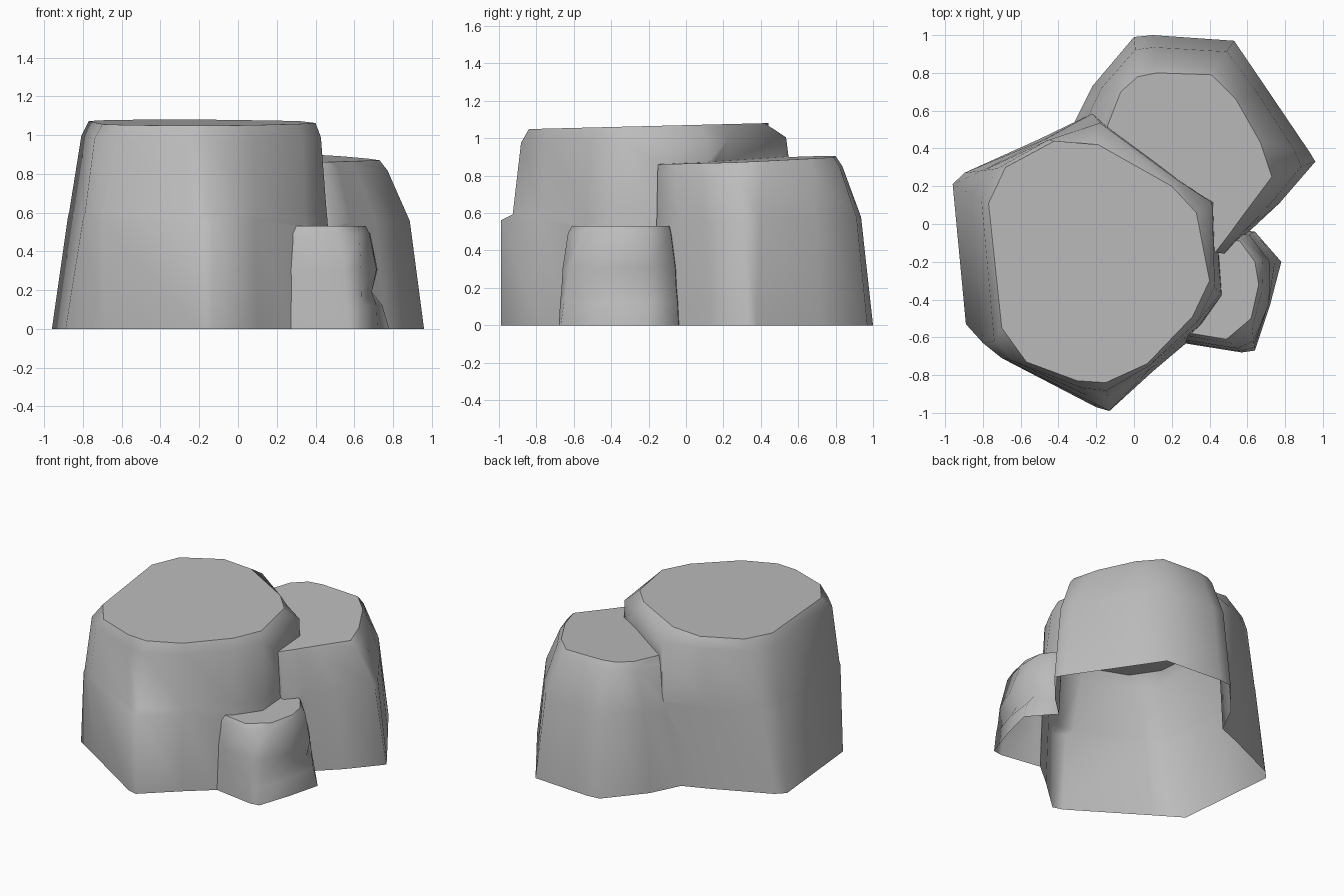
import bpy, bmesh
from math import radians
from mathutils import Vector

cube = bpy.data.objects.get("Cube")
if cube:
    bpy.data.objects.remove(cube, do_unlink=True)

stone = bpy.data.materials.new("grey_stone")
stone.use_nodes = True
colour = (0.5, 0.5, 0.5, 1)
stone.diffuse_color = colour
stone.node_tree.nodes["Principled BSDF"].inputs["Base Color"].default_value = colour


def make_rock(name, base, top, rings, plane, bulge=None, moved=None):
    """Loft base to top outline; rings are (height, blend) pairs, plane tilts the top.
    bulge scales the blend per corner, moved places single (ring, corner) points."""
    bm = bmesh.new()
    z0, slope_x, slope_y = plane
    count = len(base)
    loops = []
    for r, (height, blend) in enumerate([(0, 0)] + rings + [(1, 1)]):
        loop = []
        for i, (b, t) in enumerate(zip(base, top)):
            b, t = Vector(b), Vector(t)
            w = blend * (bulge[i] if bulge and blend < 1 else 1)
            x, y = (moved or {}).get((r, i), b.lerp(t, w))
            z_top = z0 + slope_x * t.x + slope_y * t.y
            loop.append(bm.verts.new((x, y, height * z_top)))
        loops.append(loop)
    for low, high in zip(loops, loops[1:]):
        for i in range(count):
            j = (i + 1) % count
            bm.faces.new((low[i], low[j], high[j], high[i]))
    bm.faces.new(loops[0])
    bm.faces.new(loops[-1])
    bmesh.ops.recalc_face_normals(bm, faces=bm.faces)
    mesh = bpy.data.meshes.new(name)
    bm.to_mesh(mesh)
    bm.free()
    mesh.materials.append(stone)
    obj = bpy.data.objects.new(name, mesh)
    bpy.context.collection.objects.link(obj)
    return obj


# Tall rock, with a small knob on its front
tall = make_rock(
    "rock_cluster",
    [(-.96, .21), (-.9, .27), (-.5, .45), (-.2, .57), (.25, .24), (.44, .13), (.5, -.42),
     (.36, -.56), (.1, -.78), (-.13, -.99), (-.2, -.97), (-.7, -.65), (-.89, -.53)],
    [(-.77, .11), (-.68, .3), (-.42, .44), (-.19, .42), (.2, .2), (.33, .06), (.4, -.3),
     (.31, -.49), (.07, -.74), (-.15, -.84), (-.3, -.83), (-.57, -.73), (-.7, -.55)],
    [(.535, .43), (.565, .47), (.93, .8)], (1.07, 0, .025),
    [1, 1, .7, .2, .35, .3, .9, .7, .9, .9, .9, 1, 1],
    {(1, 3): (-.22, .585), (2, 3): (-.22, .585), (3, 3): (-.18, .535),
     (1, 9): (-.13, -.99), (1, 10): (-.21, -.95),
     (1, 11): (-.7, -.71), (2, 11): (-.69, -.71), (3, 11): (-.63, -.73),
     (1, 12): (-.8, -.63), (2, 12): (-.79, -.63), (3, 12): (-.74, -.62)})

# Middle rock behind
middle = make_rock(
    "middle_rock",
    [(0, .99), (.1, 1), (.53, .97), (.7, .72), (.93, .38), (.96, .33), (.77, .11),
     (.62, -.03), (.5, -.16), (.1, -.1), (-.15, .3), (-.33, .51), (-.22, .73)],
    [(.02, .78), (.12, .8), (.41, .79), (.54, .66), (.67, .43), (.73, .25), (.58, .05),
     (.5, -.06), (.43, -.15), (.1, -.1), (-.1, .3), (-.14, .52), (-.07, .7)],
    [(.64, .32), (.94, .82)], (.875, -.02, .04))

# Small rock at the side, with a dent low on its outer corner
small = make_rock(
    "small_rock",
    [(.2, -.62), (.32, -.64), (.57, -.68), (.64, -.67), (.72, -.43), (.78, -.2),
     (.64, -.04), (.2, 0)],
    [(.2, -.58), (.31, -.58), (.49, -.61), (.62, -.5), (.66, -.32), (.64, -.2),
     (.56, -.09), (.2, -.05)],
    [(.23, .1), (.36, .2), (.58, .3), (.93, .7)], (.53, 0, 0),
    [1, 1, 1, 1, 1, 1, 1.2, 1.2],
    {(1, 5): (.745, -.2), (2, 5): (.69, -.2), (2, 4): (.69, -.375),
     (3, 5): (.72, -.2), (3, 4): (.715, -.42)})

# Merge the rocks into one shell
bpy.context.view_layer.objects.active = tall
for other in (middle, small):
    union = tall.modifiers.new("union", "BOOLEAN")
    union.operation = "UNION"
    union.solver = "EXACT"
    union.object = other
    bpy.ops.object.modifier_apply(modifier=union.name)
    bpy.data.objects.remove(other, do_unlink=True)

# Open the underside, keep rims and joins crisp, smooth the walls
bm = bmesh.new()
bm.from_mesh(tall.data)
under = [f for f in bm.faces if f.calc_center_median().z < .001]
bmesh.ops.delete(bm, geom=under, context="FACES")
for face in bm.faces:
    face.smooth = True
for edge in bm.edges:
    flat = [f.normal.z > .97 for f in edge.link_faces]
    rim = any(flat) and not all(flat)
    join = len(flat) == 2 and (not edge.is_convex and edge.calc_face_angle() > radians(40))
    edge.smooth = not (rim or join)
bm.to_mesh(tall.data)
bm.free()
